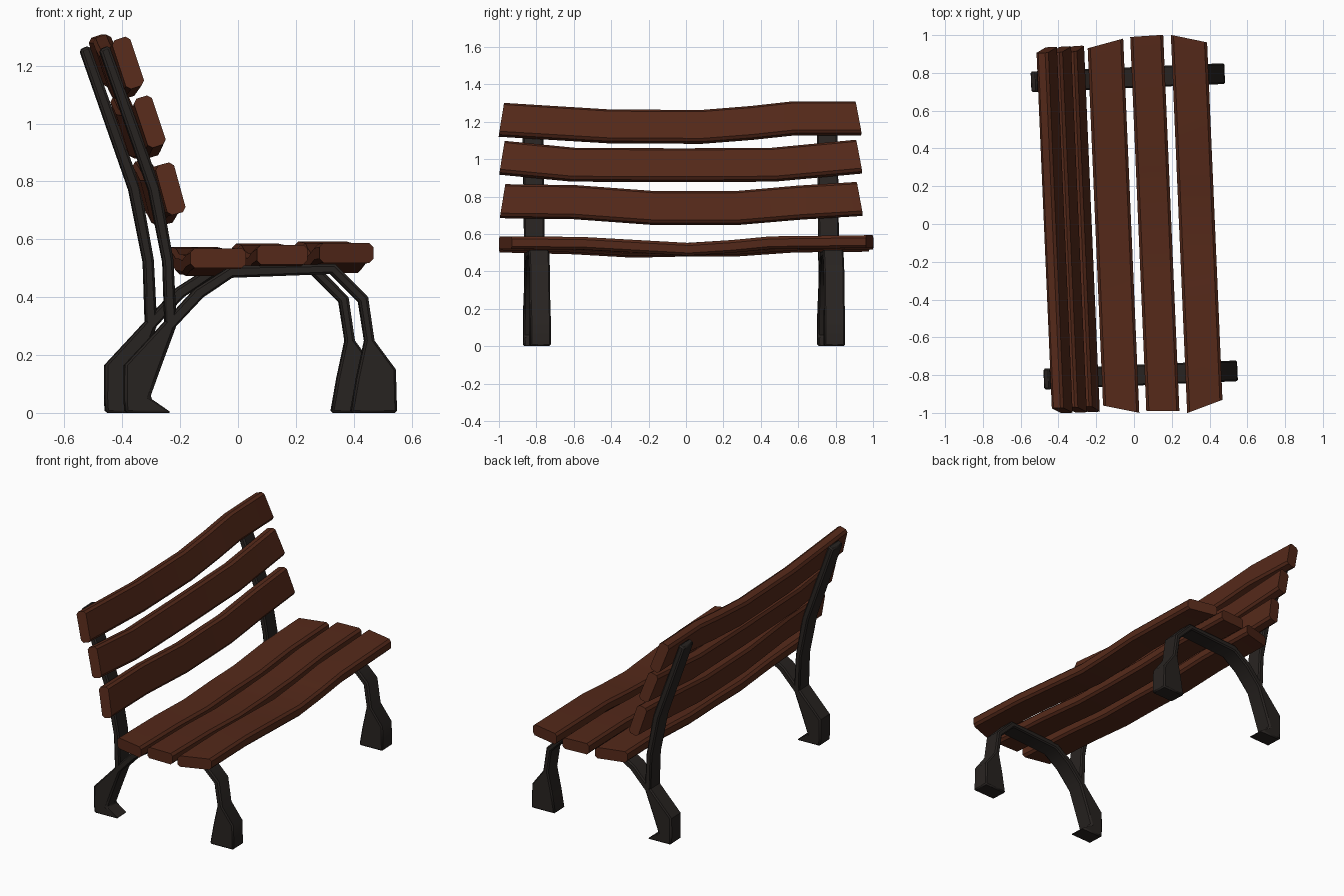
import bpy, bmesh, math
from mathutils import Matrix

if "Cube" in bpy.data.objects:
    bpy.data.objects.remove(bpy.data.objects["Cube"])

YAW = 0.043  # the whole bench is turned slightly


def material(name, rgb):
    m = bpy.data.materials.new(name)
    m.diffuse_color = (*rgb, 1)
    m.use_nodes = True
    m.node_tree.nodes["Principled BSDF"].inputs["Base Color"].default_value = m.diffuse_color
    return m


WOOD = material("red_brown_wood", (0.09, 0.022, 0.010))
IRON = material("dark_iron", (0.021, 0.017, 0.015))


def finish(name, bm, mat, bevel=0):
    bmesh.ops.recalc_face_normals(bm, faces=bm.faces)
    bm.transform(Matrix.Rotation(YAW, 4, 'Z'))
    me = bpy.data.meshes.new(name)
    bm.to_mesh(me)
    bm.free()
    me.materials.append(mat)
    ob = bpy.data.objects.new(name, me)
    bpy.context.collection.objects.link(ob)
    if bevel:
        b = ob.modifiers.new("soft_edges", 'BEVEL')
        b.width, b.segments, b.limit_method = bevel, 1, 'ANGLE'
        b.angle_limit = math.radians(50)
    bpy.context.view_layer.objects.active = ob
    ob.select_set(True)
    bpy.ops.object.shade_smooth_by_angle(angle=math.radians(40))
    ob.select_set(False)


def loft(bm, rings):
    """Closed skin through equal-sized rings of points."""
    vr = [[bm.verts.new(p) for p in r] for r in rings]
    n = len(vr[0])
    for a, b in zip(vr, vr[1:]):
        for i in range(n):
            j = (i + 1) % n
            bm.faces.new((a[i], a[j], b[j], b[i]))
    bm.faces.new(vr[0])
    bm.faces.new(vr[-1])


def iron_bar(name, pairs, y, half=0.055):
    """Bar given by (outer x, z, inner x, z) pairs, extruded along y."""
    bm = bmesh.new()
    loft(bm, [[(ox, y - half, oz), (ox, y + half, oz),
               (ix, y + half, iz), (ix, y - half, iz)]
              for ox, oz, ix, iz in pairs])
    finish(name, bm, IRON, 0.008)


def slat(name, x, z, width, thick, tilt, low_ends, high_ends, wave):
    """Chamfered plank along y; wave lists (position 0..1, height offset)."""
    w, t, c = width / 2, thick / 2, 0.014
    section = [(-w, -t + c), (-w + c, -t), (w - c, -t), (w, -t + c),
               (w, t - c), (w - c, t), (-w + c, t), (-w, t - c)]
    ca, sa = math.cos(tilt), math.sin(tilt)
    rings = []
    for s, dz in wave:
        ring = []
        for u, v in section:
            f = u / width + 0.5
            y0 = low_ends[0] + (high_ends[0] - low_ends[0]) * f
            y1 = low_ends[1] + (high_ends[1] - low_ends[1]) * f
            ring.append((x + u * ca - v * sa, y0 + (y1 - y0) * s,
                         z + dz + u * sa + v * ca))
        rings.append(ring)
    bm = bmesh.new()
    loft(bm, rings)
    finish(name, bm, WOOD)


# Iron side frames: arched legs with flared feet, and curved back uprights
ARCH = [(-.426, 0, -.266, 0), (-.429, .05, -.341, .052), (-.428, .165, -.302, .16),
        (-.335, .265, -.25, .30), (-.183, .43, -.156, .40), (-.06, .508, -.056, .467),
        (.30, .515, .285, .48), (.414, .40, .382, .384), (.436, .25, .403, .25),
        (.510, .15, .375, .12), (.514, 0, .354, 0)]
UPRIGHT = [(-.515, 1.255, -.482, 1.27), (-.345, .77, -.305, .78),
           (-.295, .52, -.26, .53), (-.287, .28, -.248, .30)]
for side, y in (("near", -0.80), ("far", 0.775)):
    iron_bar(side + "_legs", ARCH, y)
    iron_bar(side + "_back_upright", UPRIGHT, y)

# Seat slats
slat("seat_slat_front", .333, .553, .19, .068, 0, (-1.012, .992), (-.95, .944),
     [(0, 0), (.2, -.003), (.34, -.018), (.5, -.035), (.62, -.02), (.73, 0), (1, .006)])
slat("seat_slat_middle", .11, .547, .175, .068, 0, (-.993, .99), (-1.0, .994),
     [(0, 0), (.2, -.012), (.36, -.032), (.5, -.03), (.64, -.022), (.8, 0), (1, .004)])
slat("seat_slat_rear", -.11, .535, .19, .068, 0, (-.953, .94), (-1.0, .983),
     [(0, 0), (.2, -.01), (.36, -.028), (.5, -.022), (.64, -.022), (.8, 0), (1, .004)])

# Back slats
LOW, HIGH = (-.985, .955), (-.955, .925)
for name, x, z, lean, wave in (
        ("back_slat_top", -.422, 1.205, 18,
         [(0, .005), (.3, -.03), (.56, -.033), (.7, -.012), (.82, .013), (1, .013)]),
        ("back_slat_middle", -.347, 1.0, 18,
         [(0, .007), (.2, -.03), (.5, -.033), (.76, -.03), (1, .013)]),
        ("back_slat_bottom", -.275, .775, 15,
         [(0, 0), (.2, -.005), (.42, -.036), (.66, -.036), (.83, -.008), (1, .012)])):
    slat(name, x, z, .178, .066, math.radians(90 + lean), LOW, HIGH, wave)
